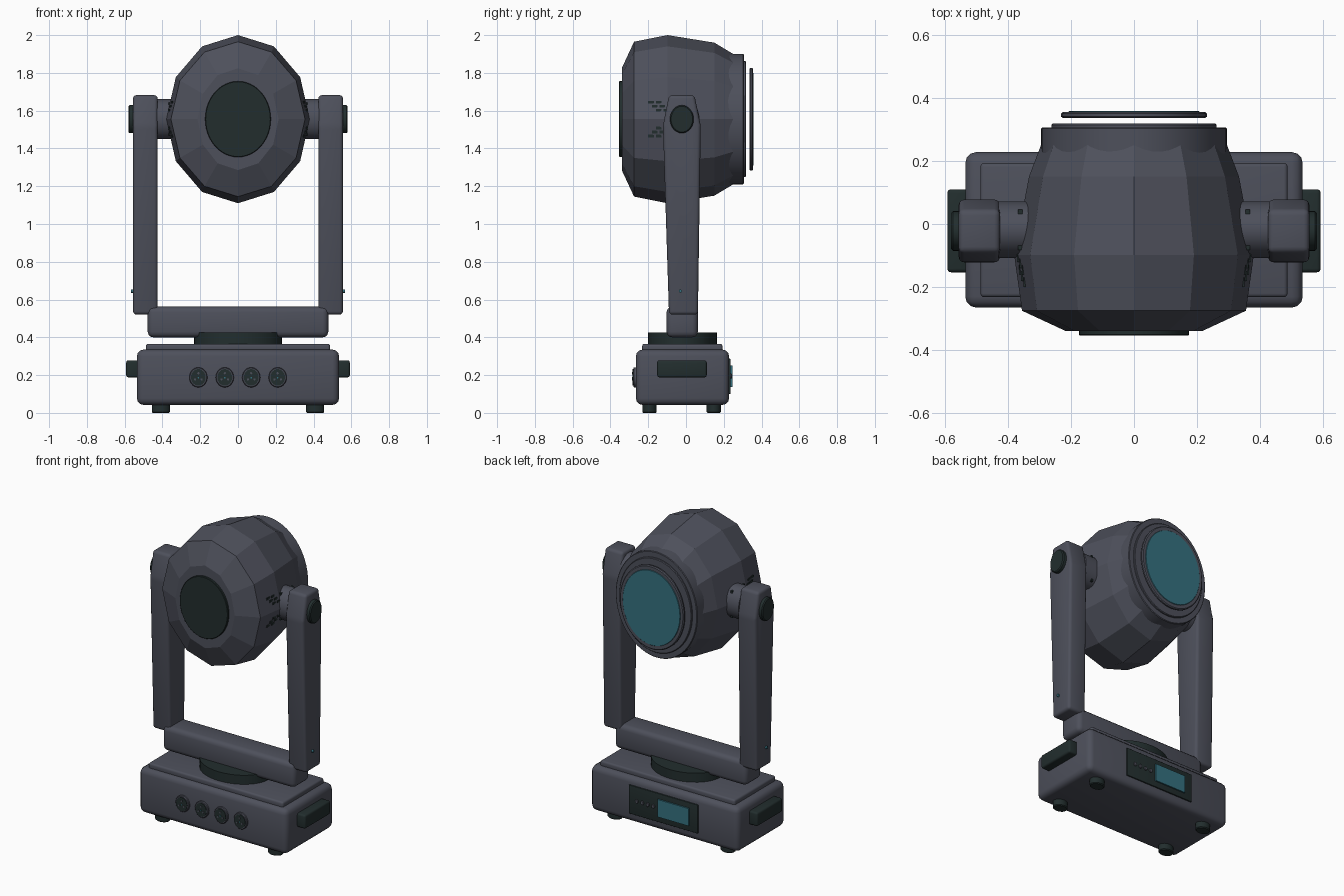
import bpy, bmesh, math
from mathutils import Matrix, Vector

if "Cube" in bpy.data.objects:
    bpy.data.objects.remove(bpy.data.objects["Cube"])

CY = -0.018   # shared depth centre of base and yoke
HZ = 1.555    # tilt axis height


def mat(name, rgb):
    m = bpy.data.materials.new(name)
    m.diffuse_color = (*rgb, 1)
    m.use_nodes = True
    m.node_tree.nodes["Principled BSDF"].inputs["Base Color"].default_value = m.diffuse_color
    return m


GREY = mat("slate grey", (0.075, 0.080, 0.105))
DARK = mat("dark green black", (0.016, 0.027, 0.027))
TEAL = mat("teal glass", (0.035, 0.165, 0.215))


def finish(name, bm, material, smooth=True):
    bmesh.ops.recalc_face_normals(bm, faces=bm.faces[:])
    me = bpy.data.meshes.new(name)
    bm.to_mesh(me)
    bm.free()
    me.materials.append(material)
    if smooth:
        me.polygons.foreach_set("use_smooth", [True] * len(me.polygons))
        me.set_sharp_from_angle(angle=math.radians(35))
    ob = bpy.data.objects.new(name, me)
    bpy.context.collection.objects.link(ob)
    return ob


def round_edges(bm, width):
    if width:
        bmesh.ops.bevel(bm, geom=bm.edges[:], offset=width, segments=3,
                        profile=0.5, affect='EDGES', clamp_overlap=True)


def box(name, lo, hi, material, bevel=0.0):
    bm = bmesh.new()
    lo, hi = Vector(lo), Vector(hi)
    size = hi - lo
    bmesh.ops.create_cube(bm, size=1, matrix=Matrix.Translation((lo + hi) / 2)
                          @ Matrix.Diagonal((*size, 1)))
    round_edges(bm, bevel)
    return finish(name, bm, material)


def loft(name, axis, centre, rings, material, sides=40, smooth=True):
    """Stacked ellipses (position, first radius, second radius) along an axis."""
    bm = bmesh.new()
    loops = []
    for p, ra, rb in rings:
        loop = []
        for i in range(sides):
            t = 2 * math.pi * i / sides
            a, b = ra * math.cos(t), rb * math.sin(t)
            co = {'X': (p, centre[0] + a, centre[1] + b),
                  'Y': (centre[0] + a, p, centre[1] + b),
                  'Z': (centre[0] + a, centre[1] + b, p)}[axis]
            loop.append(bm.verts.new(co))
        loops.append(loop)
    for a, b in zip(loops, loops[1:]):
        for i in range(sides):
            j = (i + 1) % sides
            bm.faces.new((a[i], a[j], b[j], b[i]))
    bm.faces.new(loops[0])
    bm.faces.new(loops[-1])
    return finish(name, bm, material, smooth)


def disc(name, axis, centre, p0, p1, ra, rb, material, c=0.0, sides=40):
    """Elliptical disc whose outer end p1 has a small chamfer c."""
    s = math.copysign(c, p1 - p0)
    rings = [(p0, ra, rb), (p1 - s, ra, rb)]
    if c:
        rings.append((p1, ra - c, rb - c))
    else:
        rings[-1] = (p1, ra, rb)
    return loft(name, axis, centre, rings, material, sides)


# Base housing, top plate, pan bearing and feet
box("base", (-0.535, -0.265, 0.042), (0.535, 0.228, 0.335), GREY, 0.035)
box("base_top_plate", (-0.487, -0.232, 0.32), (0.487, 0.193, 0.366), GREY, 0.012)
disc("pan_bearing", 'Z', (0, CY), 0.36, 0.425, 0.232, 0.182, DARK)
for sx in (-1, 1):
    for y in (-0.193, 0.147):
        disc("foot", 'Z', (sx * 0.408, y), 0.06, 0.0, 0.048, 0.038, DARK, 0.005, 24)

# Carry handles on the base ends
for sx in (-1, 1):
    x0, x1 = sorted((sx * 0.52, sx * 0.592))
    box("handle", (x0, -0.153, 0.188), (x1, 0.11, 0.278), DARK, 0.012)

# Front sockets with pins
for x in (-0.21, -0.07, 0.07, 0.21):
    z = 0.188
    disc("socket_rim", 'Y', (x, z), -0.255, -0.279, 0.048, 0.053, GREY, 0.004, 28)
    disc("socket_face", 'Y', (x, z), -0.275, -0.282, 0.039, 0.044, DARK, 0, 28)
    for a in (90, 210, 330):
        r = math.radians(a)
        disc("socket_pin", 'Y', (x + 0.02 * math.cos(r), z + 0.022 * math.sin(r)),
             -0.28, -0.286, 0.006, 0.006, GREY, 0, 10)
    disc("socket_lamp", 'Y', (x, z - 0.002), -0.28, -0.285, 0.004, 0.004, TEAL, 0, 8)

# Rear control panel
box("control_panel", (-0.25, 0.215, 0.1), (0.25, 0.236, 0.287), DARK, 0.004)
box("display", (-0.19, 0.23, 0.138), (0.035, 0.245, 0.252), TEAL)
for x in (0.07, 0.11, 0.15, 0.19):
    disc("button", 'Y', (x, 0.195), 0.23, 0.243, 0.011, 0.013, GREY, 0.002, 16)

# Yoke crossbar and tapering arms
box("yoke_crossbar", (-0.478, -0.103, 0.40), (0.478, 0.063, 0.562), GREY, 0.03)
ARM = [(-0.09, 0.52), (0.063, 0.52), (0.078, 1.52), (0.045, 1.682),
       (-0.09, 1.682), (-0.122, 1.52)]
for sx in (-1, 1):
    bm = bmesh.new()
    inner = [bm.verts.new((sx * 0.425, y, z)) for y, z in ARM]
    outer = [bm.verts.new((sx * 0.556, y, z)) for y, z in ARM]
    bm.faces.new(inner)
    bm.faces.new(outer)
    for i in range(len(ARM)):
        j = (i + 1) % len(ARM)
        bm.faces.new((inner[i], inner[j], outer[j], outer[i]))
    round_edges(bm, 0.018)
    finish("yoke_arm", bm, GREY)

    # Tilt hub, outer knob and indicator lamp
    disc("tilt_hub", 'X', (CY, HZ), sx * 0.30, sx * 0.43, 0.09, 0.106, GREY)
    disc("tilt_knob", 'X', (CY - 0.004, HZ), sx * 0.54, sx * 0.58, 0.063, 0.074,
         DARK, 0.006, 32)
    disc("arm_lamp", 'X', (-0.03, 0.645), sx * 0.55, sx * 0.567, 0.008, 0.009,
         TEAL, 0, 12)

    # Dark notches around the hub
    for a in (50, 130, 230, 310):
        r = math.radians(a)
        y, z = CY + 0.088 * math.cos(r), HZ + 0.104 * math.sin(r)
        x0, x1 = sorted((sx * 0.354, sx * 0.368))
        box("hub_notch", (x0, y - 0.008, z - 0.008), (x1, y + 0.008, z + 0.008), DARK)

    # Vent slots on the head side, following its surface
    for sz in (-1, 1):
        for dz, y0 in ((0.047, -0.115), (0.068, -0.135), (0.089, -0.155)):
            for k in range(2):
                ya = y0 - 0.03 + k * 0.04
                x = 0.380 - 0.225 * dz - 0.14 * max(0, -0.1 - ya)
                x0, x1 = sorted((sx * (x - 0.012), sx * (x + 0.002)))
                z = HZ + sz * dz
                box("vent_slot", (x0, ya - 0.015, z - 0.007),
                    (x1, ya + 0.015, z + 0.007), DARK)

# Faceted head shell
loft("head_shell", 'Y', (0, HZ),
     [(-0.34, 0.215, 0.27), (-0.275, 0.355, 0.41), (-0.098, 0.38, 0.445),
      (0.15, 0.333, 0.405), (0.25, 0.295, 0.345)], GREY, sides=12, smooth=False)
disc("rear_cap", 'Y', (0, HZ), -0.33, -0.354, 0.174, 0.201, DARK, 0.003, 48)

# Round barrel, step ring and floating lens
disc("barrel", 'Y', (0, HZ), 0.12, 0.306, 0.295, 0.345, GREY, 0.004, 64)
disc("step_ring", 'Y', (0, HZ), 0.29, 0.318, 0.262, 0.307, GREY, 0.004, 64)
loft("lens_ring", 'Y', (0, HZ),
     [(0.336, 0.226, 0.266), (0.341, 0.232, 0.272), (0.35, 0.232, 0.272),
      (0.355, 0.226, 0.266)], GREY, 64)
disc("lens", 'Y', (0, HZ), 0.35, 0.358, 0.208, 0.244, TEAL, 0.002, 64)
